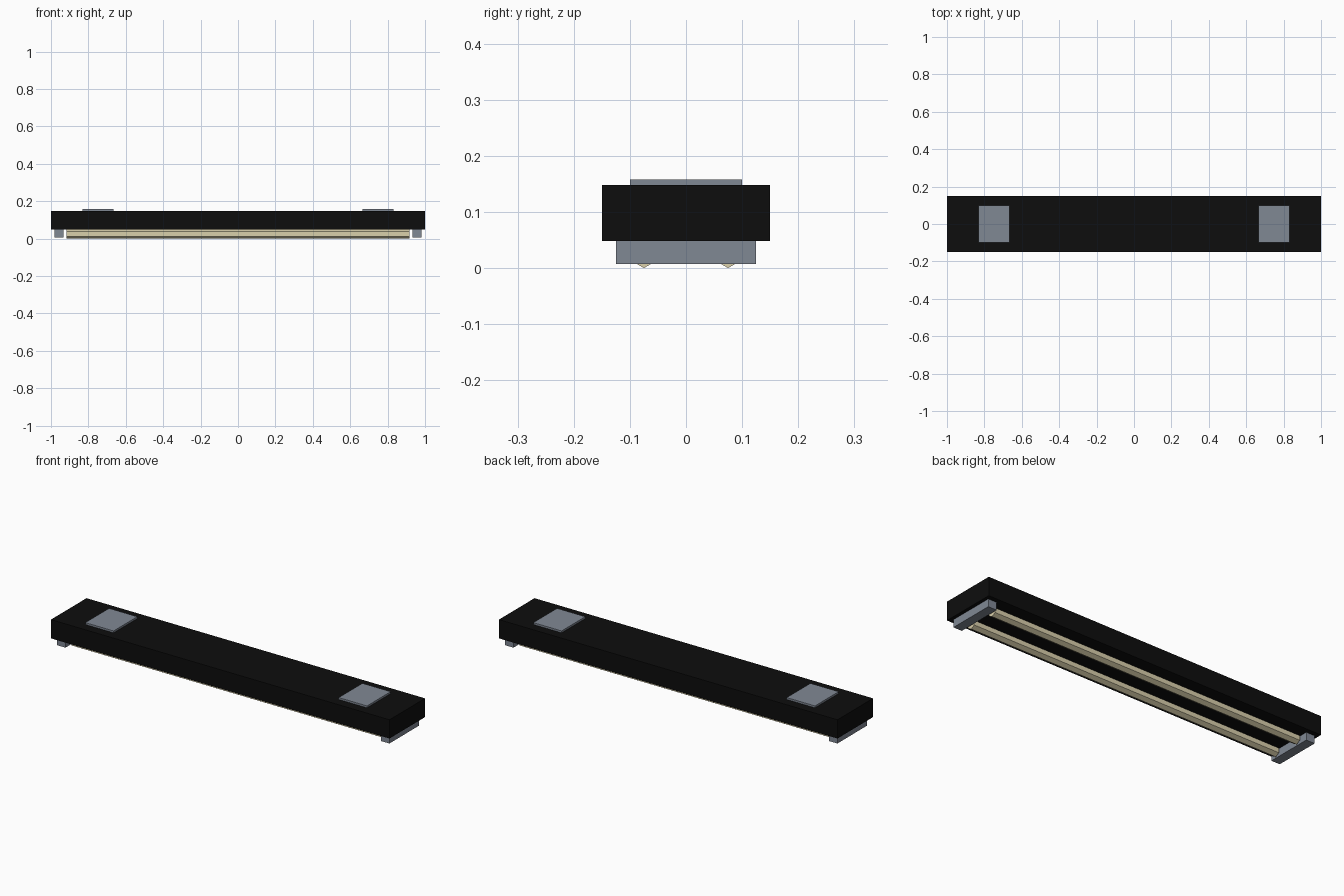
import bpy, math

if "Cube" in bpy.data.objects:
    bpy.data.objects.remove(bpy.data.objects["Cube"])


def material(name, rgb):
    m = bpy.data.materials.new(name)
    m.diffuse_color = (*rgb, 1)
    m.use_nodes = True
    m.node_tree.nodes["Principled BSDF"].inputs["Base Color"].default_value = m.diffuse_color
    return m


black = material("matte black", (0.004, 0.004, 0.004))
grey = material("steel grey", (0.216, 0.246, 0.296))
cream = material("warm cream", (0.70, 0.63, 0.41))


def box(name, x, y, z, mat):
    """Box from (min, max) pairs on each axis."""
    spans = (x, y, z)
    bpy.ops.mesh.primitive_cube_add(size=1, location=[(a + b) / 2 for a, b in spans])
    ob = bpy.context.object
    ob.name = name
    ob.scale = [b - a for a, b in spans]
    bpy.ops.object.transform_apply(location=False, rotation=False, scale=True)
    ob.data.materials.append(mat)
    return ob


# Long housing
BOTTOM, TOP = 0.048, 0.148
box("housing", (-1, 1), (-0.15, 0.15), (BOTTOM, TOP), black)

for side, s in (("left", -1), ("right", 1)):
    # Mounting plate on top
    box(f"mounting_plate_{side}", sorted((s * 0.665, s * 0.832)), (-0.1, 0.1),
        (TOP, 0.158), grey)
    # Lamp holder under each end
    box(f"lamp_holder_{side}", sorted((s * 0.932, s * 0.982)), (-0.125, 0.125),
        (0.007, BOTTOM), grey)

# Two six-sided lamp tubes, one corner pointing down
for name, y in (("front_tube", -0.075), ("back_tube", 0.075)):
    bpy.ops.mesh.primitive_cylinder_add(vertices=6, radius=0.025, depth=1.834,
                                        location=(0, y, 0.025),
                                        rotation=(0, math.pi / 2, 0))
    tube = bpy.context.object
    tube.name = name
    bpy.ops.object.transform_apply(location=False, rotation=True, scale=False)
    # Turn about the long axis if a flat side faces down
    if min(v.co.z for v in tube.data.vertices) > -0.024:
        tube.rotation_euler.x = math.pi / 6
    tube.data.materials.append(cream)
